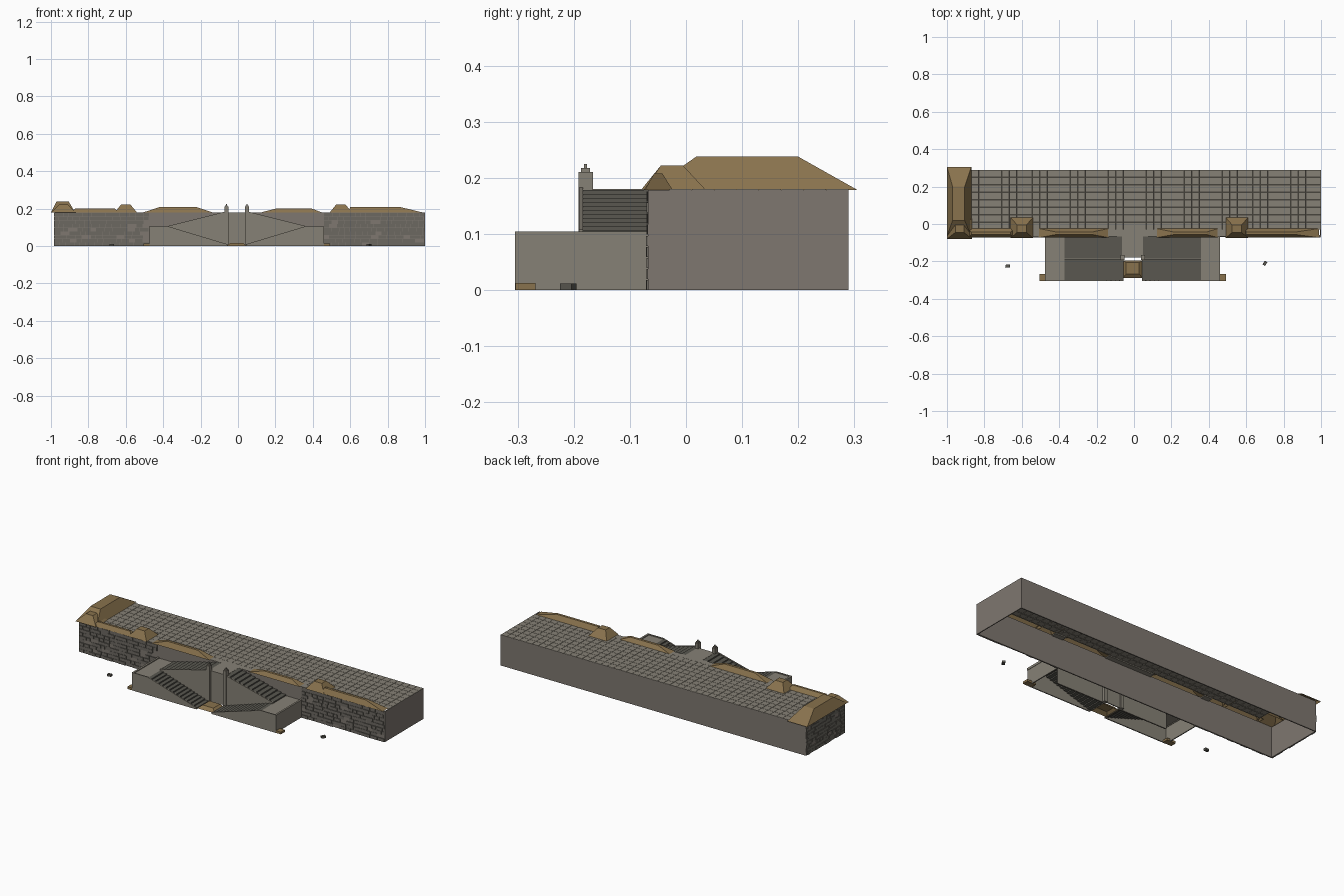
import bpy, bmesh, random
from mathutils import Matrix, Vector

if "Cube" in bpy.data.objects:
    bpy.data.objects.remove(bpy.data.objects["Cube"])

random.seed(4)


def mat(name, rgb):
    m = bpy.data.materials.new(name)
    m.diffuse_color = (*rgb, 1)
    m.use_nodes = True
    m.node_tree.nodes["Principled BSDF"].inputs["Base Color"].default_value = m.diffuse_color
    return m


STONE = mat("stone", (0.24, 0.22, 0.18))
WALL = mat("wall_plaster", (0.21, 0.185, 0.16))
BRICK = mat("brick", (0.15, 0.14, 0.12))
STEP = mat("step_stone", (0.10, 0.095, 0.08))
EARTH = mat("earth", (0.25, 0.17, 0.075))
CX = -0.007                      # centre line of the staircase


def finish(name, bm, m):
    bmesh.ops.recalc_face_normals(bm, faces=bm.faces)
    me = bpy.data.meshes.new(name)
    bm.to_mesh(me)
    bm.free()
    me.materials.append(m)
    ob = bpy.data.objects.new(name, me)
    bpy.context.collection.objects.link(ob)
    return ob


def add_box(bm, x0, x1, y0, y1, z0, z1):
    t = Matrix.Translation(((x0 + x1) / 2, (y0 + y1) / 2, (z0 + z1) / 2))
    s = Matrix.Diagonal((x1 - x0, y1 - y0, z1 - z0, 1))
    return bmesh.ops.create_cube(bm, size=1, matrix=t @ s)["verts"]


def boxes(name, m, *dims):
    bm = bmesh.new()
    for d in dims:
        add_box(bm, *d)
    return finish(name, bm, m)


def hip(name, base, top, z0, z1):
    """Open-bottomed mound: base and top are (x0, x1, y0, y1)."""
    bm = bmesh.new()
    rings = [[bm.verts.new((r[i], r[j], z)) for i, j in ((0, 2), (1, 2), (1, 3), (0, 3))]
             for r, z in ((base, z0), (top, z1))]
    for i in range(4):
        k = (i + 1) % 4
        bm.faces.new((rings[0][i], rings[0][k], rings[1][k], rings[1][i]))
    bm.faces.new(rings[1])
    return finish(name, bm, EARTH)


def mirrored(ob):
    """Mirror a staircase part about its centre line."""
    for v in ob.data.vertices:
        v.co.x -= CX
    ob.location.x = CX
    ob.modifiers.new("mirror", "MIRROR").use_mirror_merge = False
    return ob


def profile_wall(name, pts, y0, y1, m):
    """Upright wall from an x-z outline."""
    bm = bmesh.new()
    f = bm.faces.new([bm.verts.new((CX + x, y0, z)) for x, z in pts])
    ex = bmesh.ops.extrude_face_region(bm, geom=[f])["geom"]
    bmesh.ops.translate(bm, vec=(0, y1 - y0, 0),
                        verts=[v for v in ex if isinstance(v, bmesh.types.BMVert)])
    return mirrored(finish(name, bm, m))


def flight(name, xa, xb, za, zb, y0, y1, n):
    """Stair surface of n steps going from (xa, za) up to (xb, zb)."""
    bm = bmesh.new()
    pts = [(xa, za)]
    for i in range(n):
        x, z = xa + (xb - xa) * i / n, za + (zb - za) * (i + 1) / n
        pts += [(x, z), (xa + (xb - xa) * (i + 1) / n, z)]
    rows = [[bm.verts.new((CX + x, y, z)) for x, z in pts] for y in (y0, y1)]
    for i in range(len(pts) - 1):
        bm.faces.new((rows[0][i], rows[0][i + 1], rows[1][i + 1], rows[1][i]))
    return mirrored(finish(name, bm, STEP))


def bricks(name, a, b, along_x, face):
    """Courses of stones standing slightly out of a wall face."""
    bm = bmesh.new()
    rows = 9
    h = 0.178 / rows
    for r in range(rows):
        p = a
        while p < b - 0.004:
            q = min(b, p + random.uniform(0.025, 0.05))
            out = face - random.uniform(0.001, 0.005)
            span = (p, q - 0.002)
            d = (*span, out, face) if along_x else (out, face, *span)
            if random.random() > 0.08:
                add_box(bm, *d, r * h, (r + 1) * h - 0.002)
            p = q
    return finish(name, bm, BRICK)


# terrace walls, hollow and open below
boxes("terrace_front_wall", WALL, (-0.98, 1, -0.066, -0.06, 0, 0.179))
boxes("terrace_outer_walls", WALL, (0.995, 1, -0.068, 0.29, 0, 0.179),
      (-0.98, 1, 0.284, 0.29, 0, 0.179), (-0.98, -0.975, -0.066, 0.29, 0, 0.179))
bricks("front_bricks_left", -0.983, CX - 0.467, True, -0.066)
bricks("front_bricks_right", CX + 0.467, 1, True, -0.066)
bricks("side_bricks", -0.066, 0.288, False, -0.98)

# paved terrace deck, one raised slab per grid cell
bm = bmesh.new()
bmesh.ops.create_grid(bm, x_segments=46, y_segments=8, size=0.5,
                      matrix=Matrix.Translation((0.065, 0.13, 0.178)) @ Matrix.Diagonal((1.87, 0.32, 1, 1)))
bmesh.ops.inset_individual(bm, faces=bm.faces[:], thickness=0.0012, depth=0.002)
finish("deck_paving", bm, STONE)
boxes("deck_front_edge", STONE,
      *[(a, b, -0.066, -0.03, 0.174, 0.18) for a, b in ((-0.55, -0.5), (-0.16, 0.14), (0.43, 0.5))])

# earth mounds along the edge: base, top, height
mounds = {
    "left_mound": ((-1, -0.87, -0.065, 0.305), (-0.97, -0.905, 0.018, 0.2), 0.238),
    "corner_mound": ((-1, -0.865, -0.08, 0.03), (-0.955, -0.91, -0.045, -0.005), 0.222),
    "left_turret_mound": ((-0.66, -0.54, -0.075, 0.035), (-0.625, -0.575, -0.045, -0.005), 0.222),
    "right_turret_mound": ((0.49, 0.61, -0.075, 0.035), (0.525, 0.575, -0.045, -0.005), 0.222),
    "bank_far_left": ((-0.89, -0.64, -0.073, -0.024), (-0.87, -0.66, -0.057, -0.044), 0.202),
    "bank_left": ((-0.51, -0.135, -0.073, -0.024), (-0.42, -0.22, -0.057, -0.042), 0.208),
    "bank_right": ((0.12, 0.45, -0.073, -0.024), (0.21, 0.39, -0.057, -0.042), 0.202),
    "bank_far_right": ((0.59, 0.99, -0.073, -0.024), (0.6, 0.87, -0.057, -0.042), 0.208),
}
for name, (base, top, z) in mounds.items():
    hip(name, base, top, 0.179, z)

# small earth patches at ground level
hip("centre_earth", (CX - 0.055, CX + 0.055, -0.29, -0.195), (CX - 0.035, CX + 0.035, -0.268, -0.205), 0, 0.016)
mirrored(boxes("corner_earth", EARTH, (CX + 0.44, CX + 0.498, -0.304, -0.268, 0, 0.013)))

# double staircase: lower flights rise outwards, upper ones return to the middle
flight("lower_flight", 0.05, 0.365, 0, 0.1, -0.3, -0.19, 14)
flight("upper_flight", 0.365, 0.055, 0.1, 0.179, -0.185, -0.066, 11)
mirrored(boxes("landing", STONE, (CX + 0.365, CX + 0.465, -0.302, -0.066, 0.096, 0.1)))
mirrored(boxes("landing_side_wall", STONE, (CX + 0.46, CX + 0.466, -0.303, -0.066, 0, 0.092)))
mirrored(boxes("landing_coping", STONE, (CX + 0.457, CX + 0.468, -0.305, -0.066, 0.092, 0.105)))
profile_wall("front_balustrade", [(0.466, 0), (0.466, 0.105), (0.365, 0.105), (0.05, 0.01), (0.05, 0)],
             -0.305, -0.299, STONE)
profile_wall("middle_balustrade", [(0.365, 0.0), (0.365, 0.108), (0.05, 0.187), (0.05, 0)],
             -0.191, -0.184, STONE)
boxes("upper_landing", STONE, (CX - 0.056, CX + 0.056, -0.178, -0.06, 0.174, 0.18),
      (CX - 0.056, CX + 0.056, -0.178, -0.172, 0, 0.18))

# gate pillars with stepped caps
mirrored(boxes("gate_pillar", STONE, (CX + 0.045, CX + 0.065, -0.192, -0.166, 0, 0.211),
               (CX + 0.048, CX + 0.062, -0.187, -0.171, 0.211, 0.218),
               (CX + 0.052, CX + 0.058, -0.182, -0.176, 0.218, 0.225)))

# loose stones on the ground
for x, y, a in ((-0.675, -0.225, 0.1), (0.7, -0.21, 1.0)):
    ob = boxes("loose_stone", STEP, (-0.012, 0.012, -0.008, 0.008, 0, 0.012))
    ob.location = (x, y, 0)
    ob.rotation_euler.z = a
